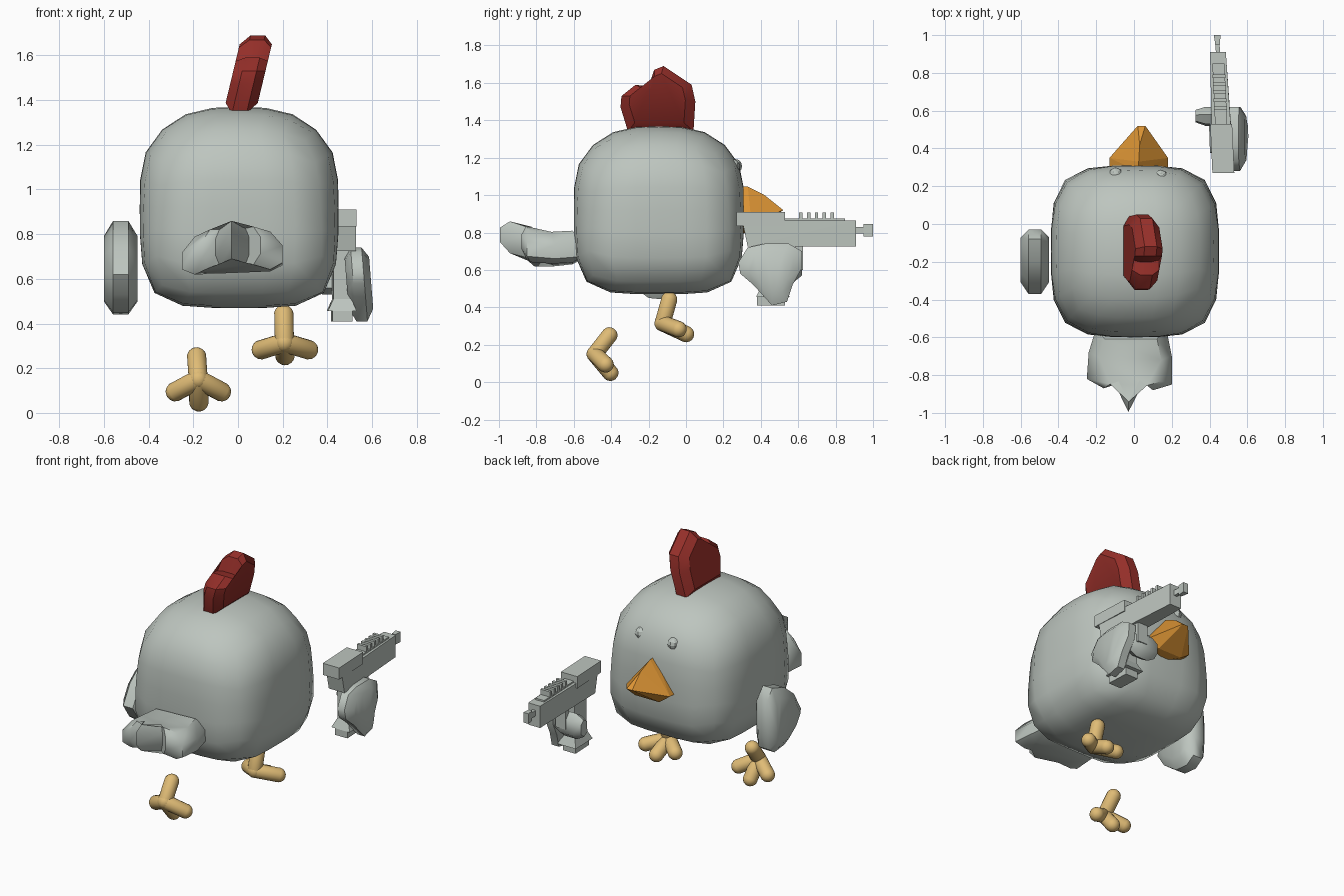
import bpy, bmesh, math
from mathutils import Vector, Matrix

if "Cube" in bpy.data.objects:
    bpy.data.objects.remove(bpy.data.objects["Cube"])


def material(name, rgb):
    m = bpy.data.materials.new(name)
    m.use_nodes = True
    m.diffuse_color = (*rgb, 1)
    m.node_tree.nodes["Principled BSDF"].inputs["Base Color"].default_value = (*rgb, 1)
    return m


GREY = material("pale grey", (0.51, 0.56, 0.52))
RED = material("dark red", (0.30, 0.028, 0.022))
ORANGE = material("orange", (0.72, 0.30, 0.035))
TAN = material("tan", (0.74, 0.50, 0.18))


def finish(name, bm, mat, angle=None):
    bmesh.ops.recalc_face_normals(bm, faces=bm.faces)
    me = bpy.data.meshes.new(name)
    bm.to_mesh(me)
    bm.free()
    me.materials.append(mat)
    ob = bpy.data.objects.new(name, me)
    bpy.context.collection.objects.link(ob)
    if angle:
        bpy.ops.object.select_all(action='DESELECT')
        ob.select_set(True)
        bpy.context.view_layer.objects.active = ob
        bpy.ops.object.shade_smooth_by_angle(angle=math.radians(angle))
    return ob


def puff(name, profile, place, mat, angle=50, cap=0.6):
    """Padded slab: the profile swept over four rings, narrowing at both sides."""
    bm = bmesh.new()
    cu = sum(p[0] for p in profile) / len(profile)
    cv = sum(p[1] for p in profile) / len(profile)
    rings = []
    for w, s in ((-1, cap), (-0.45, 1), (0.45, 1), (1, cap)):
        rings.append([bm.verts.new(place(cu + (u - cu) * s, cv + (v - cv) * s, w))
                      for u, v in profile])
    n = len(profile)
    for a, b in zip(rings, rings[1:]):
        for i in range(n):
            j = (i + 1) % n
            bm.faces.new((a[i], a[j], b[j], b[i]))
    bm.faces.new(rings[0])
    bm.faces.new(rings[-1])
    bmesh.ops.triangulate(bm, faces=[f for f in bm.faces if len(f.verts) > 4])
    return finish(name, bm, mat, angle)


def hull(name, points, mat):
    bm = bmesh.new()
    for p in points:
        bm.verts.new(p)
    bmesh.ops.convex_hull(bm, input=bm.verts)
    return finish(name, bm, mat)


def capsule(name, a, b, mat, r=0.044):
    a, b = Vector(a), Vector(b)
    bm = bmesh.new()
    bmesh.ops.create_uvsphere(bm, u_segments=16, v_segments=9, radius=r)
    for v in bm.verts:
        if v.co.z > 0:
            v.co.z += (b - a).length
    turn = Vector((0, 0, 1)).rotation_difference(b - a).to_matrix().to_4x4()
    bmesh.ops.transform(bm, matrix=Matrix.Translation(a) @ turn, verts=bm.verts)
    return finish(name, bm, mat, 60)


# Body: rounded cube, squarer at the bottom than at the top
bm = bmesh.new()
bmesh.ops.create_cube(bm, size=2)
bmesh.ops.subdivide_edges(bm, edges=bm.edges, cuts=5, use_grid_fill=True)
for v in bm.verts:
    p = 3.5 - 0.8 * v.co.z
    c = Vector([math.tan(k * math.pi / 4 * 0.98) for k in v.co])
    norm = sum(abs(k) ** p for k in c) ** (1 / p)
    c /= norm
    v.co = Vector((0.005 + 0.445 * c.x, -0.145 + 0.455 * c.y, 0.92 + 0.45 * c.z))
finish("body", bm, GREY, 60)

# Comb, leaning to one side
puff("comb", [(-.31, 1.34), (-.35, 1.47), (-.345, 1.53), (-.27, 1.59), (-.2, 1.58),
              (-.17, 1.67), (-.12, 1.69), (.03, 1.59), (.05, 1.5), (.04, 1.34)],
     lambda u, v, w: (0.01 + (v - 1.36) * 0.24 + 0.072 * w, u, v), RED, 35, 0.75)

# Eyes
for side, x, y in (("right", -0.097, 0.262), ("left", 0.142, 0.25)):
    bm = bmesh.new()
    bmesh.ops.create_uvsphere(bm, u_segments=8, v_segments=6, radius=0.038,
                              matrix=Matrix.Translation((x, y, 1.155)))
    finish(side + "_eye", bm, GREY)

# Beak
ends = [(x, y, z) for x in (-0.13, 0.18) for y, z in ((0.27, 0.85), (0.35, 0.855))]
lips = [(x, 0.36, 0.805) for x in (-0.06, 0.11)]
hull("beak", ends + lips + [(.02, .28, 1.05), (.025, .33, 1.045), (.03, .42, 1.0),
                            (.02, .52, .92), (.06, .52, .92), (.025, .28, .79)], ORANGE)

# Tail, arched across and rising to its tip
puff("tail", [(-.2, -.55), (-.24, -.68), (-.25, -.82), (-.16, -.87), (-.1, -.85),
              (-.03, -.995), (.05, -.84), (.1, -.88), (.2, -.85), (.2, -.7), (.17, -.55)],
     lambda u, v, w: (u, v, 0.69 + 0.05 * (1 - (u / 0.22) ** 2)
                      + 0.25 * max(0, -0.8 - v) + 0.085 * w), GREY, 50, 0.75)

# Free wing and the wing that holds the blaster
puff("right_wing", [(-.03, .8), (-.08, .86), (-.2, .82), (-.3, .74), (-.37, .62),
                    (-.31, .53), (-.2, .45), (-.1, .44), (-.04, .48), (-.03, .6)],
     lambda u, v, w: (-0.525 + 0.075 * w, u, v), GREY, 50, 0.7)
puff("left_wing", [(.33, .72), (.42, .74), (.55, .74), (.62, .7), (.62, .61), (.57, .52),
                   (.54, .43), (.46, .41), (.36, .52), (.29, .58), (.28, .64)],
     lambda u, v, w: (0.53 + (0.72 - v) * 0.08 + 0.055 * w, u, v), GREY, 50, 0.7)
puff("left_wing_tip", [(.52, .56), (.53, .67), (.58, .7), (.62, .66), (.62, .57), (.57, .53)],
     lambda u, v, w: (0.42 + 0.095 * w, u, v), GREY, 50, 0.65)


# Blaster: boxes along y, turned slightly inwards
def gun_x(y):
    return 0.473 - 0.045 * (y - 0.27)


def gun_part(name, y0, y1, z0, z1, half, half_end=None, low=0, flare=0):
    """Box from y0 to y1; low slopes the back end, flare widens the bottom."""
    pts = []
    for y, h, dy, s in ((y0, half, low, -1), (y1, half_end or half, 0, 1)):
        for k in (-1, 1):
            pts.append((gun_x(y) + k * (h + flare), y + dy + s * flare, z0))
            pts.append((gun_x(y) + k * h, y, z1))
    return hull(name, pts, GREY)


gun_part("blaster_rear", 0.27, 0.53, 0.835, 0.91, 0.058)
gun_part("blaster_barrel", 0.30, 0.91, 0.725, 0.865, 0.056, 0.042, low=0.03)
gun_part("blaster_top", 0.53, 0.85, 0.86, 0.875, 0.032)
for i in range(5):
    y = 0.605 + 0.042 * i
    gun_part(f"sight_rib_{i + 1}", y, y + 0.018, 0.87, 0.908, 0.034)
gun_part("muzzle_rod", 0.90, 0.96, 0.795, 0.83, 0.011)
gun_part("muzzle_tip", 0.95, 1.0, 0.78, 0.845, 0.012, 0.018)
gun_part("blaster_grip", 0.40, 0.53, 0.44, 0.74, 0.04)
gun_part("grip_flare", 0.40, 0.53, 0.455, 0.51, 0.04, flare=0.025)
gun_part("grip_base", 0.38, 0.53, 0.41, 0.456, 0.045)
gun_part("trigger_guard", 0.585, 0.625, 0.60, 0.73, 0.035)

# Feet: a shin and three toes each
FEET = {
    "left": ((.205, -.09, .44), (.208, -.125, .315), (.21, 0, .257),
             ((.105, -.04, .283), (.315, -.04, .283))),
    "right": ((-.185, -.41, .25), (-.178, -.488, .15), (-.175, -.405, .05),
              ((-.28, -.43, .095), (-.075, -.43, .095))),
}
for side, (top, ankle, middle, outer) in FEET.items():
    capsule(side + "_shin", top, ankle, TAN)
    capsule(side + "_middle_toe", ankle, middle, TAN)
    for toe, tip in zip(("outer", "inner"), outer):
        capsule(f"{side}_{toe}_toe", ankle, tip, TAN)
